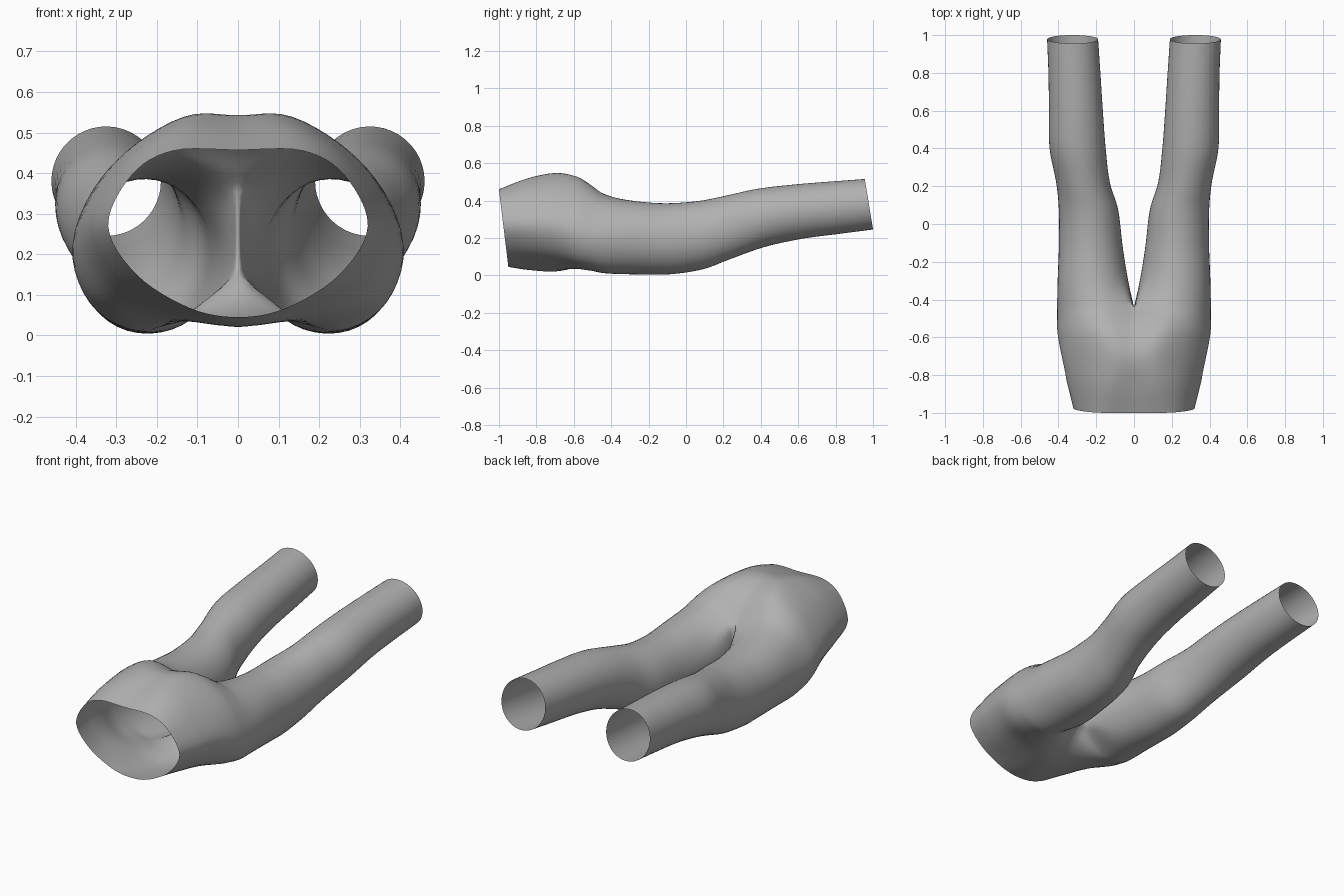
import bpy, bmesh
from math import cos, sin, radians
from mathutils import Vector as V

if "Cube" in bpy.data.objects:
    bpy.data.objects.remove(bpy.data.objects["Cube"])

ARC, INNER, LONG = 36, 8, 5   # outer-arc segments, inner-thigh segments, steps between stations


def spline(pts, ts, steps, first=None, last=None):
    """Smooth curve through pts at parameters ts; first/last are optional end tangents."""
    n, out = len(pts), []
    tan = []
    for i in range(n):
        a, b = max(i - 1, 0), min(i + 1, n - 1)
        tan.append((pts[b] - pts[a]) / (ts[b] - ts[a]))
    tan[0] = first if first is not None else tan[0]
    tan[-1] = last if last is not None else tan[-1]
    for i in range(n - 1):
        h = ts[i + 1] - ts[i]
        for k in range(steps):
            s = k / steps
            out.append(pts[i] * (2*s**3 - 3*s**2 + 1) + tan[i] * h * (s**3 - 2*s**2 + s)
                       + pts[i + 1] * (3*s**2 - 2*s**3) + tan[i + 1] * h * (s**3 - s**2))
    out.append(pts[-1].copy())
    return out


# half profiles of the hips: y, crease at the centre, then (x, z) from top centre round to bottom centre
hips = [
    (-1.0, 0, [(0, .457), (.16, .455), (.262, .395), (.32, .27), (.25, .15), (.12, .068), (0, .045)]),
    (-.85, 0, [(0, .51), (.14, .512), (.27, .43), (.352, .275), (.28, .14), (.13, .06), (0, .03)]),
    (-.70, 0, [(0, .543), (.13, .541), (.285, .44), (.385, .275), (.32, .125), (.16, .048), (0, .021)]),
    (-.58, .1, [(0, .507), (.15, .525), (.32, .412), (.407, .235), (.345, .085), (.18, .034), (0, .046)]),
    (-.50, .4, [(0, .448), (.17, .477), (.33, .387), (.41, .215), (.35, .068), (.19, .022), (0, .085)]),
    (-.44, 1, [(0, .38), (.18, .437), (.335, .37), (.409, .21), (.35, .06), (.2, .013), (0, .15)]),
]
# leg stations: y, inner x, outer x, bottom z, top z
legs = [
    (-.30, .03, .406, .004, .402), (-.10, .062, .398, .005, .386), (.08, .085, .398, .032, .398),
    (.22, .128, .412, .085, .425), (.40, .15, .447, .15, .463), (.60, .165, .45, .195, .486),
    (.80, .178, .453, .222, .502), (.978, .19, .46, .245, .515),
]

rings, stations = [], []
for y, crease, prof in hips:
    pts = [V((x, y, z)) for x, z in prof]
    if y == -1.0:                                   # slanted waist opening
        for p in pts:
            p.y += .05 * (.457 - p.z) / .41
    a, b = pts[1] - pts[0], pts[-1] - pts[-2]
    a.z *= crease
    b.z *= crease
    ring = spline(pts, list(range(7)), ARC // 6, a, b)
    rings.append(ring)
    stations.append(y)
crotch = len(rings) - 1
top, bottom = rings[crotch][0], rings[crotch][-1]
rings[crotch] = rings[crotch] + [bottom.lerp(top, k / INNER) for k in range(1, INNER)]

angles = [150 - 300 * k / ARC for k in range(ARC + 1)]
angles += [-150 - 60 * k / INNER for k in range(1, INNER)]
for i, (y, x0, x1, z0, z1) in enumerate(legs):
    tilt = .165 * i / (len(legs) - 1)               # cuffs are cut at a slant
    ring = []
    for a in angles:
        dz = (z1 - z0) / 2 * sin(radians(a))
        ring.append(V(((x0 + x1) / 2 + (x1 - x0) / 2 * cos(radians(a)), y - tilt * dz, (z0 + z1) / 2 + dz)))
    rings.append(ring)
    stations.append(y)

# smooth lengthwise columns: outer ones run waist to cuff, inner ones crotch to cuff
total = ARC + INNER
bm = bmesh.new()
cols = []
for j in range(total):
    if j in (0, ARC):                               # centre seams fork at the crotch
        hip = spline([r[j] for r in rings[:crotch + 1]], stations[:crotch + 1], LONG)
        leg = spline([r[j] for r in rings[crotch:]], stations[crotch:], LONG)
        col = hip + leg[1:]
    elif j < ARC:
        col = spline([r[j] for r in rings], stations, LONG)
    else:
        col = [None] * (crotch * LONG) + spline([r[j] for r in rings[crotch:]], stations[crotch:], LONG)
    cols.append([bm.verts.new(p) if p is not None else None for p in col])
for j in range(total):
    c, d = cols[j], cols[(j + 1) % total]
    for i in range(0 if j < ARC else crotch * LONG, len(c) - 1):
        bm.faces.new((c[i], c[i + 1], d[i + 1], d[i]))

# relax the hip and crotch area a little, keeping the centre seam and openings in place
soft = [v for v in bm.verts if -.8 < v.co.y < -.1 and v.co.x > .001]
for _ in range(4):
    bmesh.ops.smooth_vert(bm, verts=soft, factor=.4, use_axis_x=True, use_axis_y=True, use_axis_z=True)

bmesh.ops.recalc_face_normals(bm, faces=bm.faces)
side = max(bm.faces, key=lambda f: f.calc_center_median().x)
if side.normal.x < 0:
    bmesh.ops.reverse_faces(bm, faces=bm.faces)

mesh = bpy.data.meshes.new("trousers")
bm.to_mesh(mesh)
bm.free()
trousers = bpy.data.objects.new("trousers", mesh)
bpy.context.collection.objects.link(trousers)
for p in mesh.polygons:
    p.use_smooth = True

# dark grey cloth
cloth = bpy.data.materials.new("grey_cloth")
cloth.diffuse_color = (.44, .44, .44, 1)
cloth.use_nodes = True
cloth.node_tree.nodes["Principled BSDF"].inputs["Base Color"].default_value = cloth.diffuse_color
mesh.materials.append(cloth)

# mirror the half across the centre seam
m = trousers.modifiers.new("mirror", "MIRROR")
m.use_clip = True
m.merge_threshold = .001
